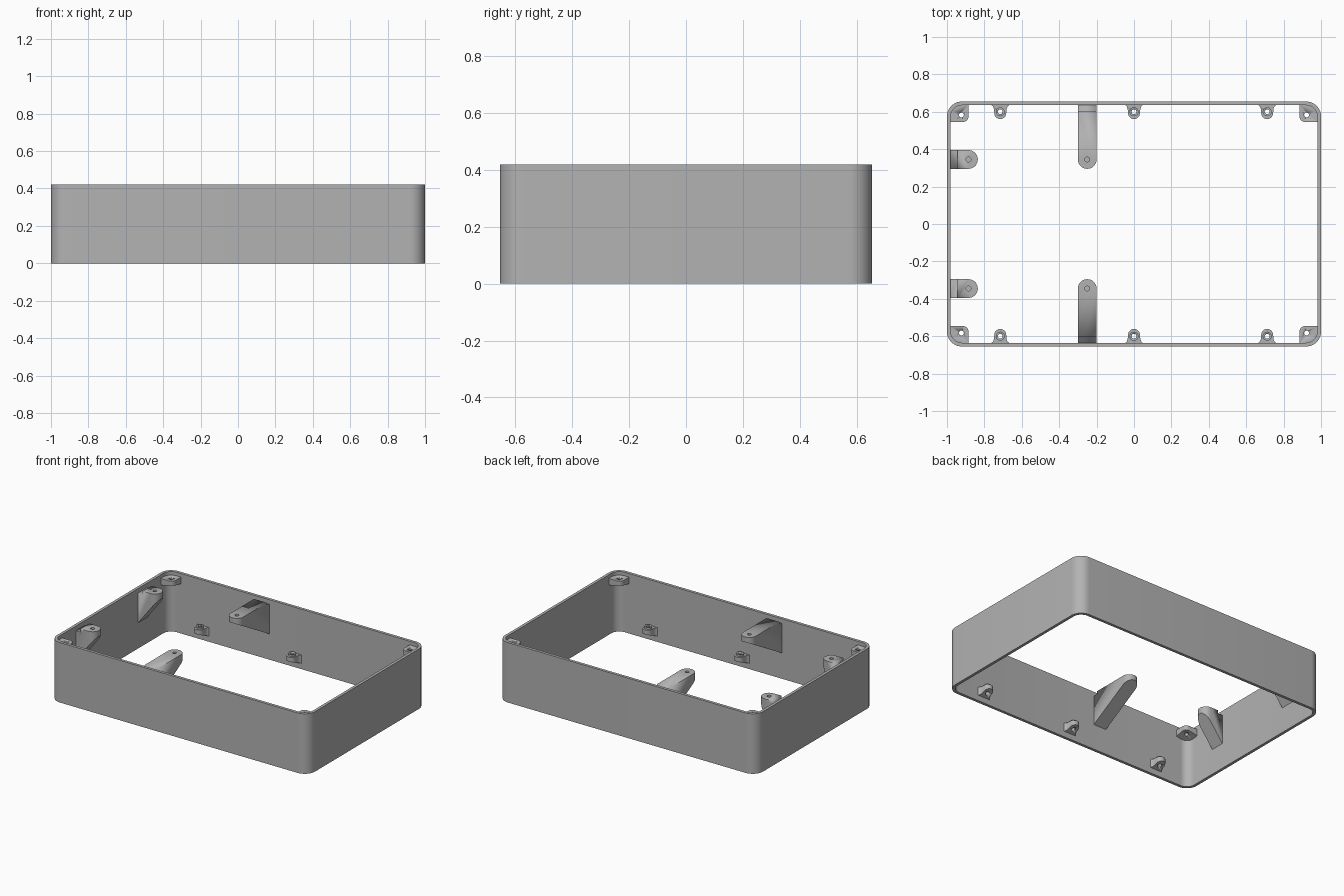
import bpy, bmesh, math

if "Cube" in bpy.data.objects:
    bpy.data.objects.remove(bpy.data.objects["Cube"])

HX, HY, H, WALL, R = 1.0, 0.655, 0.42, 0.02, 0.08
IX, IY = HX - WALL, HY - WALL            # inner wall faces

grey = bpy.data.materials.new("plain_grey")
grey.diffuse_color = (0.45, 0.45, 0.45, 1)
grey.use_nodes = True
grey.node_tree.nodes["Principled BSDF"].inputs["Base Color"].default_value = grey.diffuse_color


def arc(cx, cy, r, a0, a1, n=10):
    """Points on an arc, angles in degrees."""
    angles = [math.radians(a0 + (a1 - a0) * i / n) for i in range(n + 1)]
    return [(cx + r * math.cos(a), cy + r * math.sin(a)) for a in angles]


def rounded_rect(hx, hy, r):
    pts = []
    for sx, sy, a in ((1, 1, 0), (-1, 1, 90), (-1, -1, 180), (1, -1, 270)):
        pts += arc(sx * (hx - r), sy * (hy - r), r, a, a + 90)
    return pts


def finish(bm, name):
    bmesh.ops.recalc_face_normals(bm, faces=bm.faces)
    me = bpy.data.meshes.new(name)
    bm.to_mesh(me)
    bm.free()
    me.materials.append(grey)
    ob = bpy.data.objects.new(name, me)
    bpy.context.collection.objects.link(ob)
    bpy.ops.object.select_all(action='DESELECT')
    ob.select_set(True)
    bpy.context.view_layer.objects.active = ob
    bpy.ops.object.shade_smooth_by_angle(angle=math.radians(30))
    return ob


def prism(name, pts, bottom, top):
    """Extruded plan outline; bottom(x, y) gives a flat or sloping underside."""
    bm = bmesh.new()
    lo = [bm.verts.new((x, y, bottom(x, y))) for x, y in pts]
    hi = [bm.verts.new((x, y, top)) for x, y in pts]
    bm.faces.new(lo)
    bm.faces.new(hi)
    for i in range(len(pts)):
        j = (i + 1) % len(pts)
        bm.faces.new((lo[i], lo[j], hi[j], hi[i]))
    return finish(bm, name)


def cut(ob, pts, z0, z1):
    cutter = prism(ob.name + "_cutter", pts, lambda x, y: z0, z1)
    cutter.hide_render = True
    cutter.hide_set(True)
    m = ob.modifiers.new("cut", 'BOOLEAN')
    m.operation, m.solver, m.object = 'DIFFERENCE', 'EXACT', cutter


def mirror(ob, x=False, y=True):
    m = ob.modifiers.new("mirror", 'MIRROR')
    m.use_axis = (x, y, False)
    m.use_mirror_merge = False


def box(x0, x1, y0, y1):
    return [(x0, y0), (x1, y0), (x1, y1), (x0, y1)]


# Outer frame: rounded rectangular tube, open top and bottom
bm = bmesh.new()
rings = []
for pts in (rounded_rect(HX, HY, R), rounded_rect(IX, IY, R - WALL)):
    rings.append([bm.verts.new((x, y, 0)) for x, y in pts])
    rings.append([bm.verts.new((x, y, H)) for x, y in pts])
order = (rings[0], rings[1], rings[3], rings[2])
n = len(rings[0])
for k in range(4):
    a, b = order[k], order[(k + 1) % 4]
    for i in range(n):
        j = (i + 1) % n
        bm.faces.new((a[i], a[j], b[j], b[i]))
finish(bm, "frame_wall")

# Long brackets on the front and back walls
outline = arc(-0.25, 0.345, 0.05, 180, 360, 16) + [(-0.2, IY + .008), (-0.3, IY + .008)]
long_bracket = prism("long_bracket", outline, lambda x, y: 0.18 + (IY - y) * 0.57, 0.41)
cut(long_bracket, box(-0.4, -0.1, 0.605, 0.7), 0.388, 0.5)
cut(long_bracket, arc(-0.25, 0.345, 0.013, 0, 345, 23), 0.365, 0.5)
mirror(long_bracket)

# Short brackets on the left wall
outline = arc(-0.885, 0.345, 0.05, -90, 90, 16) + [(-IX - .008, 0.395), (-IX - .008, 0.295)]
short_bracket = prism("short_bracket", outline, lambda x, y: 0.18 + (x + IX) * 1.3, 0.41)
cut(short_bracket, box(-1.1, -0.945, 0.2, 0.5), 0.388, 0.5)
cut(short_bracket, arc(-0.885, 0.345, 0.013, 0, 345, 23), 0.365, 0.5)
mirror(short_bracket)

# Corner tabs with screw holes
outline = (arc(IX - 0.06, IY - 0.06, 0.068, 0, 90)
           + [(0.885, IY + .008)] + arc(0.915, 0.575, 0.03, 180, 270, 8)
           + [(IX + .008, 0.545)])
corner_tab = prism("corner_tab", outline,
                   lambda x, y: 0.33 + 0.2 * ((IX - x) + (IY - y)), 0.395)
cut(corner_tab, arc(0.923, 0.583, 0.013, 0, 345, 23), 0.2, 0.5)
mirror(corner_tab, x=True)

# Low lugs along the front and back walls: flared foot, round nose, raised ring
for label, cx in (("left", -0.715), ("middle", 0.0), ("right", 0.712)):
    outline = (arc(cx, 0.593, 0.032, 180, 360, 14)
               + [(cx + 0.034, 0.617), (cx + 0.04, 0.63), (cx + 0.053, IY + .005),
                  (cx - 0.053, IY + .005), (cx - 0.04, 0.63), (cx - 0.034, 0.617)])
    lug = prism(label + "_lug", outline, lambda x, y: 0.04 + (IY - y) * 0.4, 0.1)
    ring = prism(label + "_lug_ring", arc(cx, 0.6, 0.024, 0, 345, 23), lambda x, y: 0.098, 0.112)
    for part in (lug, ring):
        cut(part, arc(cx, 0.6, 0.013, 0, 345, 23), -0.1, 0.3)
        mirror(part)
